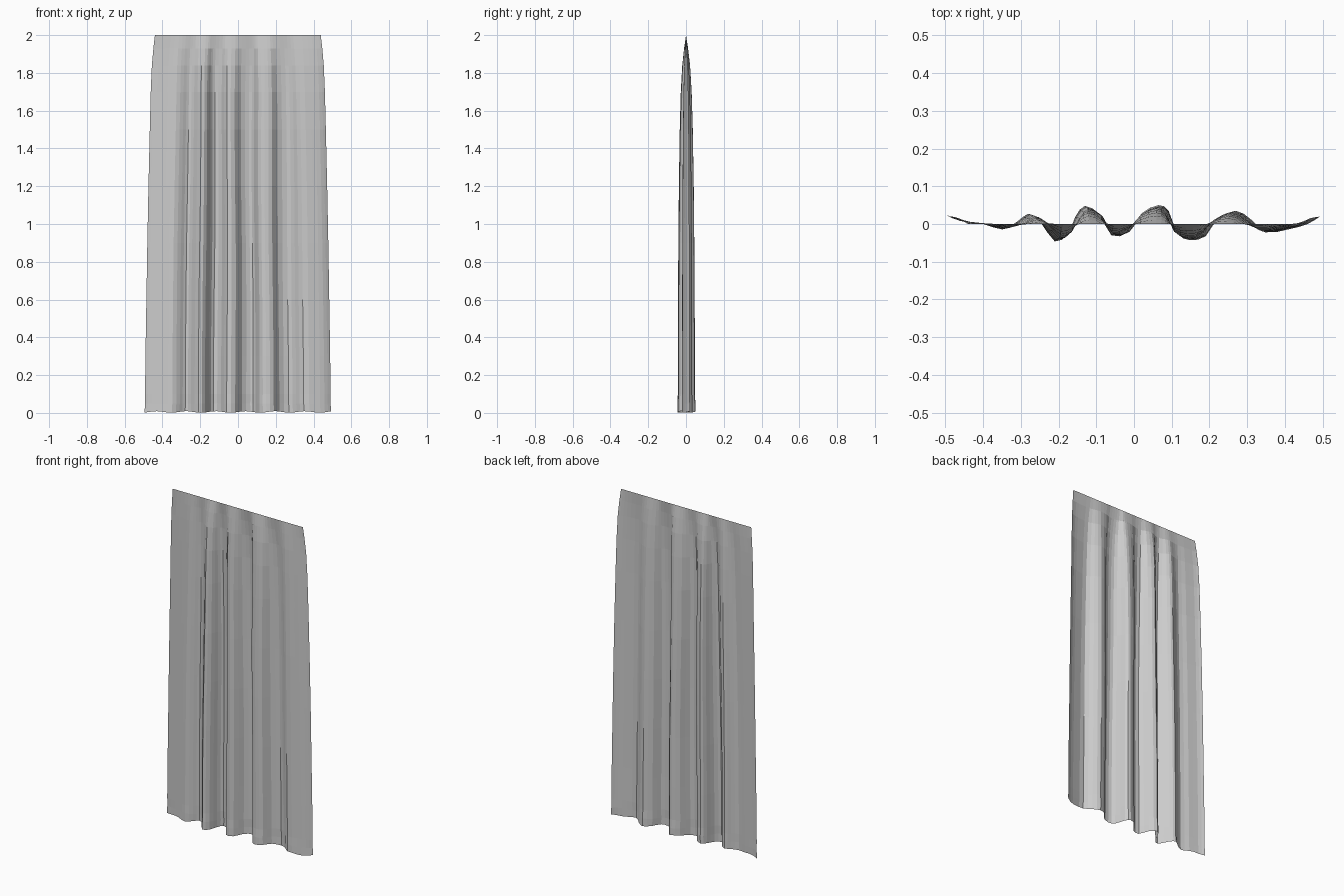
import bpy, bmesh, math
from mathutils import Vector

# Fold profile along the hem (x, y), seen from above
PROFILE = [(-0.495, 0.022), (-0.46, 0.008), (-0.40, 0.0), (-0.35, -0.014),
           (-0.31, 0.006), (-0.28, 0.027), (-0.25, 0.008), (-0.21, -0.046),
           (-0.175, -0.025), (-0.155, 0.02), (-0.13, 0.048), (-0.09, 0.024),
           (-0.06, -0.03), (-0.015, -0.022), (0.02, 0.028), (0.065, 0.05),
           (0.092, 0.034), (0.115, -0.025), (0.15, -0.043), (0.19, -0.032),
           (0.22, 0.012), (0.27, 0.035), (0.31, 0.012), (0.35, -0.022),
           (0.41, -0.014), (0.46, 0.0), (0.493, 0.02)]

# Rows from rail to hem: height, half width, fold depth
ROWS = [(2.0, 0.44, 0.0), (1.93, 0.448, 0.22), (1.84, 0.456, 0.43),
        (1.7, 0.462, 0.6), (1.5, 0.467, 0.72), (1.2, 0.474, 0.82),
        (0.9, 0.480, 0.88), (0.6, 0.485, 0.92), (0.3, 0.490, 0.94),
        (0.1, 0.492, 0.94), (0.05, 0.492, 1.0), (0.005, 0.495, 1.0)]


def smooth_profile(pts, steps=2):
    """Catmull-Rom points through the profile."""
    p = [Vector(q) for q in pts]
    p = [2 * p[0] - p[1]] + p + [2 * p[-1] - p[-2]]
    out = []
    for a, b, c, d in zip(p, p[1:], p[2:], p[3:]):
        for k in range(steps):
            t = k / steps
            out.append(0.5 * (2 * b + (c - a) * t + (2 * a - 5 * b + 4 * c - d) * t * t
                              + (3 * b - a - 3 * c + d) * t ** 3))
    return out + [p[-2]]


# Curtain sheet: folds deepen from the straight rail to the hem
bm = bmesh.new()
grid = []
for z, half, depth in ROWS:
    row = []
    for x, y in smooth_profile(PROFILE):
        sway = 0.006 * math.sin(11 * x + 3 * z) * depth * (1 - abs(x) / 0.5)
        lift = 0.004 * math.sin(40 * x) if z < 0.02 else 0.0
        row.append(bm.verts.new((x * half / 0.495 + sway * min(z, 1), y * depth, z + lift)))
    grid.append(row)
for upper, lower in zip(grid, grid[1:]):
    for i in range(len(upper) - 1):
        bm.faces.new((lower[i], lower[i + 1], upper[i + 1], upper[i]))

mesh = bpy.data.meshes.new("curtain")
bm.to_mesh(mesh)
bm.free()
curtain = bpy.data.objects.new("curtain", mesh)
bpy.context.collection.objects.link(curtain)
